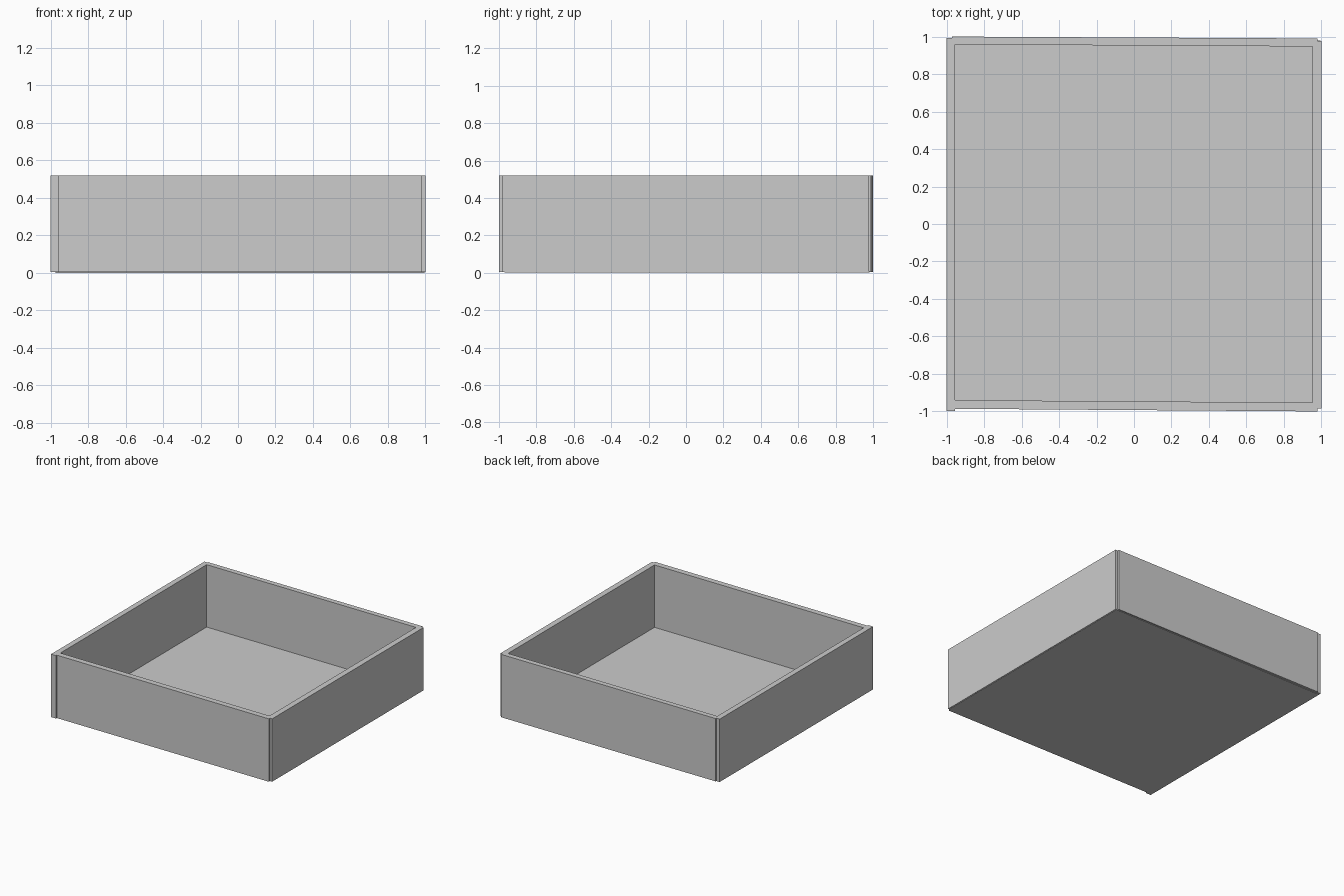
import bpy, bmesh

if "Cube" in bpy.data.objects:
    bpy.data.objects.remove(bpy.data.objects["Cube"])

def prism(name, outline, z0, z1):
    """Extrude a flat xy outline from z0 up to z1."""
    bm = bmesh.new()
    face = bm.faces.new([bm.verts.new((x, y, z0)) for x, y in outline])
    ext = bmesh.ops.extrude_face_region(bm, geom=[face], use_keep_orig=True)
    for v in ext["geom"]:
        if isinstance(v, bmesh.types.BMVert):
            v.co.z = z1
    bmesh.ops.recalc_face_normals(bm, faces=bm.faces[:])
    mesh = bpy.data.meshes.new(name)
    bm.to_mesh(mesh)
    bm.free()
    obj = bpy.data.objects.new(name, mesh)
    bpy.context.collection.objects.link(obj)
    return obj

BASE, TOP = 0.004, 0.52

# Thin floor panel
prism("floor_panel", [(-0.975, -0.97), (0.995, -0.97), (0.995, 0.98), (-0.975, 0.98)], 0, 0.008)

# Side walls
prism("left_wall", [(-1, -0.997), (-0.955, -0.997), (-0.955, 0.992), (-1, 0.992)], BASE, TOP)
prism("right_wall", [(0.953, -0.985), (1, -0.985), (1, 0.977), (0.953, 0.977)], BASE, TOP)

# Front and back walls, set very slightly askew
prism("front_wall", [(-0.955, -0.986), (0.98, -1.0), (0.98, -0.953), (-0.955, -0.94)], BASE, TOP)
prism("back_wall", [(-0.97, 0.958), (0.98, 0.947), (0.98, 0.99), (-0.97, 1.0)], BASE, TOP)
